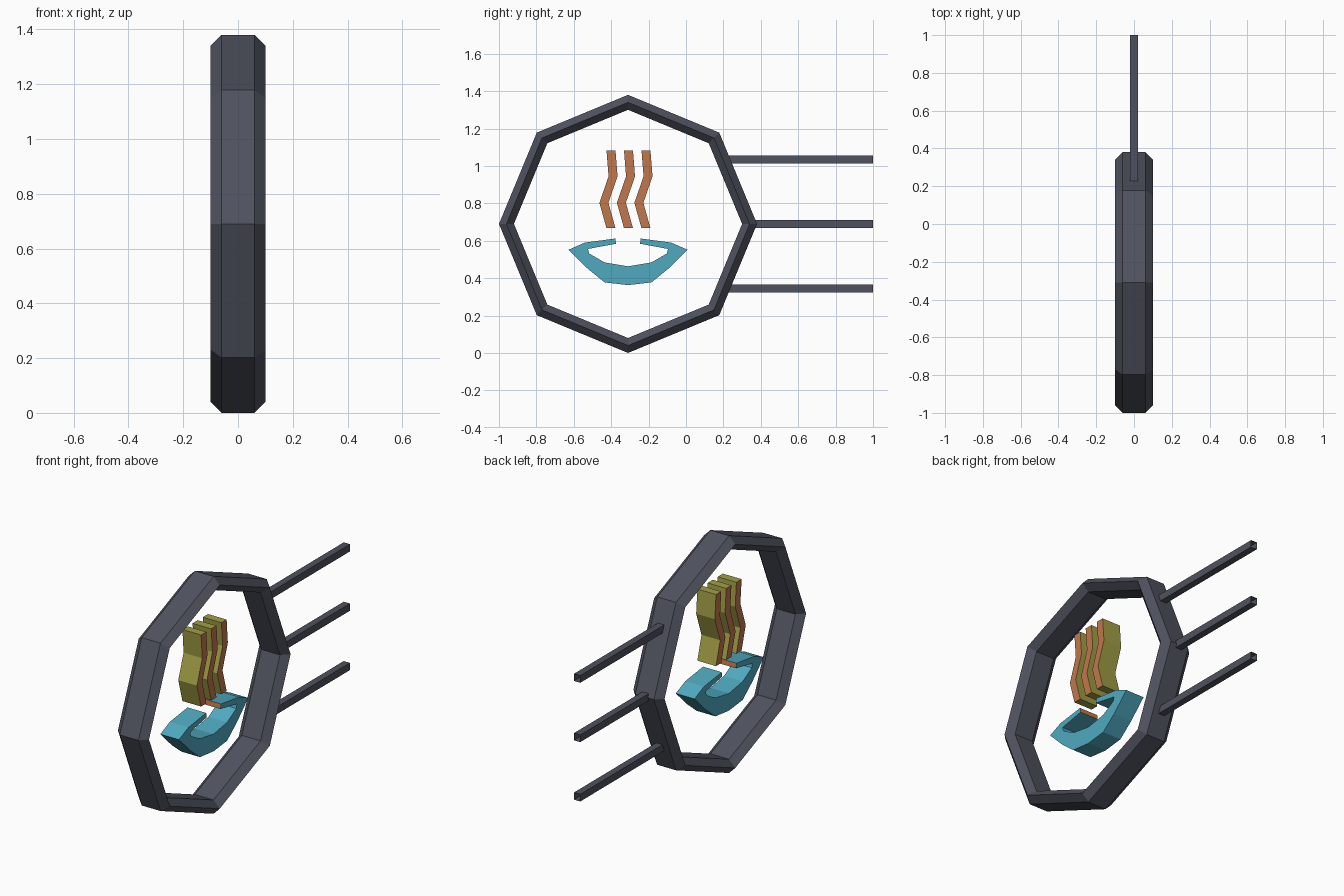
import bpy, bmesh, math

if "Cube" in bpy.data.objects:
    bpy.data.objects.remove(bpy.data.objects["Cube"])

CY, CZ = -0.31, 0.69          # centre of the ring


def material(name, rgb):
    m = bpy.data.materials.new(name)
    m.diffuse_color = (*rgb, 1)
    m.use_nodes = True
    m.node_tree.nodes["Principled BSDF"].inputs["Base Color"].default_value = m.diffuse_color
    return m


DARK = material("dark_grey", (0.078, 0.085, 0.112))
TEAL = material("teal", (0.08, 0.40, 0.53))
ORANGE = material("orange", (0.53, 0.19, 0.075))
OLIVE = material("olive", (0.36, 0.34, 0.062))


def finish(name, bm, mats, rule=None):
    bmesh.ops.recalc_face_normals(bm, faces=bm.faces)
    bm.normal_update()
    if rule:
        for f in bm.faces:
            f.material_index = rule(f)
    me = bpy.data.meshes.new(name)
    bm.to_mesh(me)
    bm.free()
    for m in mats:
        me.materials.append(m)
    ob = bpy.data.objects.new(name, me)
    bpy.context.collection.objects.link(ob)
    return ob


def extrude_profile(name, pts, half, mats, rule=None):
    """Extrude a (y, z) outline along x, symmetric about x = 0."""
    bm = bmesh.new()
    face = bm.faces.new([bm.verts.new((-half, y, z)) for y, z in pts])
    out = bmesh.ops.extrude_face_region(bm, geom=[face])
    for v in out["geom"]:
        if isinstance(v, bmesh.types.BMVert):
            v.co.x = half
    return finish(name, bm, mats, rule)


# Octagonal ring with a hexagonal cross-section
section = [(-0.06, 0.69), (0.06, 0.69), (0.10, 0.65),
           (0.06, 0.61), (-0.06, 0.61), (-0.10, 0.65)]
bm = bmesh.new()
loops = []
for i in range(8):
    a = i * math.pi / 4
    loops.append([bm.verts.new((x, CY + r * math.cos(a), CZ + r * math.sin(a)))
                  for x, r in section])
for i in range(8):
    p, q = loops[i], loops[(i + 1) % 8]
    for j in range(6):
        k = (j + 1) % 6
        bm.faces.new((p[j], p[k], q[k], q[j]))
finish("ring", bm, [DARK])

# Three square mounting rods, open at the far end
for name, y0, z in (("upper_rod", 0.21, 1.035), ("middle_rod", 0.34, 0.69),
                    ("lower_rod", 0.21, 0.345)):
    bm = bmesh.new()
    bmesh.ops.create_cube(bm, size=1)
    for v in bm.verts:
        v.co = (v.co.x * 0.04, y0 if v.co.y < 0 else 1.0, z + v.co.z * 0.042)
    bm.normal_update()
    ends = [f for f in bm.faces if f.normal.y > 0.9]
    bmesh.ops.delete(bm, geom=ends, context="FACES_ONLY")
    finish(name, bm, [DARK])

# Three wavy steam strips: orange flanks, olive front and back
wave = [(-0.425, 1.083), (-0.414, 0.944), (-0.463, 0.803), (-0.425, 0.667)]
for i in range(3):
    s = i * 0.0935
    left = [(y + s, z) for y, z in wave]
    right = [(y + 0.048, z) for y, z in reversed(left)]
    extrude_profile(f"steam_{i + 1}", left + right, 0.06, [ORANGE, OLIVE],
                    lambda f: 0 if abs(f.normal.x) > 0.9 else 1)

# Bowl outline, mirrored about the ring centre; the two rim ends are orange
outer = [(0.068, 0.612), (0.231, 0.590), (0.318, 0.552),
         (0.215, 0.450), (0.125, 0.377)]
inner = [(0.125, 0.484), (0.208, 0.532), (0.214, 0.556), (0.064, 0.584)]
pts = ([(CY + d, z) for d, z in outer] + [(CY, 0.363)]
       + [(CY - d, z) for d, z in reversed(outer)]
       + [(CY - d, z) for d, z in reversed(inner)] + [(CY, 0.463)]
       + [(CY + d, z) for d, z in inner])


def rim_end(f):
    c = f.calc_center_median()
    return 1 if abs(c.y - CY) < 0.075 and c.z > 0.57 else 0


extrude_profile("bowl", pts, 0.06, [TEAL, ORANGE], rim_end)
